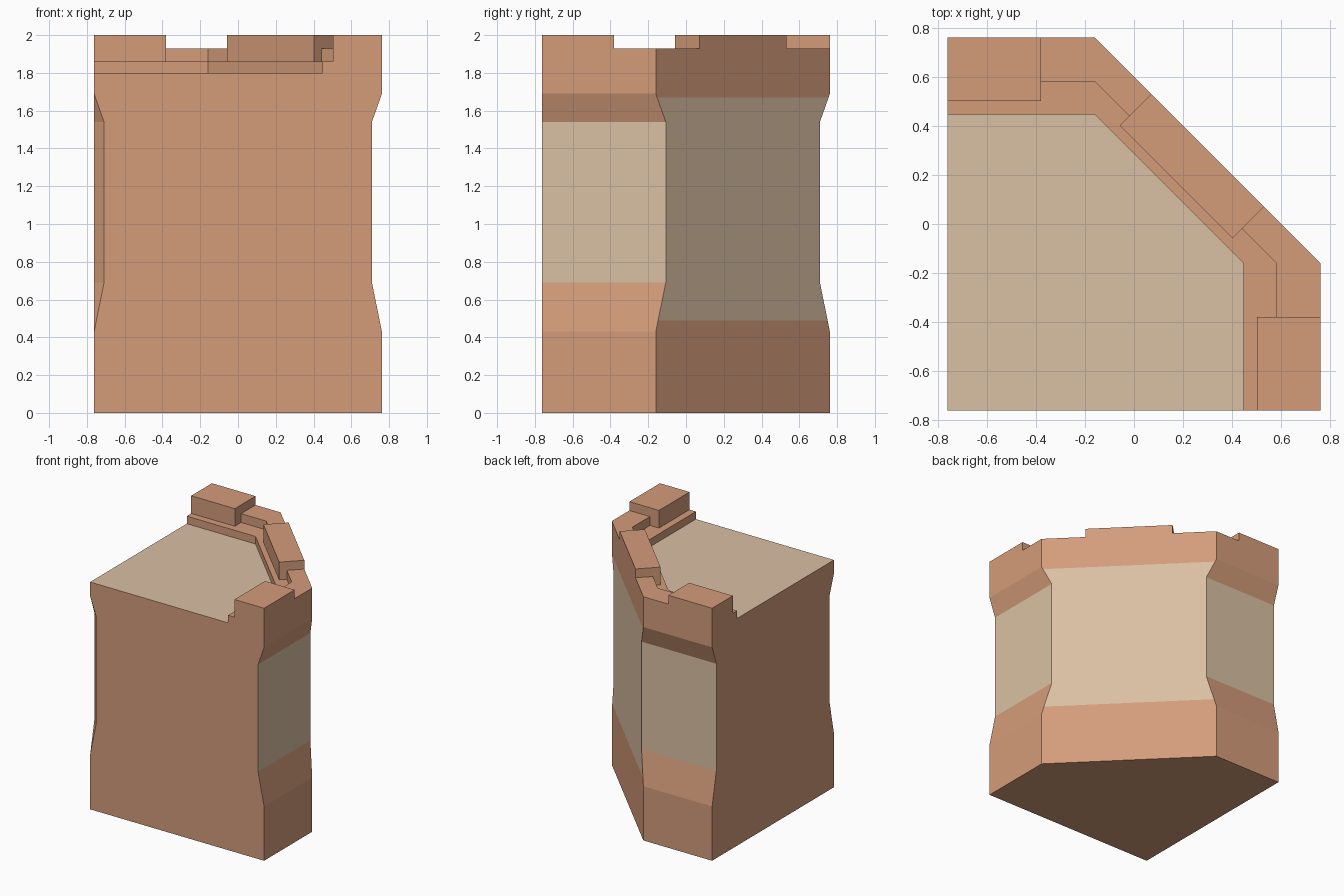
import bpy, bmesh
from mathutils import Vector

if "Cube" in bpy.data.objects:
    bpy.data.objects.remove(bpy.data.objects["Cube"])

H = 0.762          # half width of the footprint
C = 0.16           # where the diagonal side starts
FLOOR, STEP, LOW, TOP = 1.80, 1.86, 1.93, 2.0


def material(name, rgb):
    m = bpy.data.materials.new(name)
    m.diffuse_color = (*rgb, 1)
    m.use_nodes = True
    m.node_tree.nodes["Principled BSDF"].inputs["Base Color"].default_value = m.diffuse_color
    return m


MATS = [material("terracotta", (0.658, 0.333, 0.195)),
        material("pale_sand", (0.701, 0.527, 0.366))]


def build(name, faces):
    """faces: (points, outward hint, material index)"""
    bm = bmesh.new()
    for pts, hint, mat in faces:
        clean = []
        for p in map(Vector, pts):
            if all((p - q).length > 1e-4 for q in clean):
                clean.append(p)
        if len(clean) < 3:
            continue
        f = bm.faces.new([bm.verts.new(p) for p in clean])
        f.normal_update()
        if f.normal.dot(Vector(hint)) < 0:
            f.normal_flip()
        f.material_index = mat
    bmesh.ops.remove_doubles(bm, verts=bm.verts, dist=1e-4)
    me = bpy.data.meshes.new(name)
    bm.to_mesh(me)
    bm.free()
    for m in MATS:
        me.materials.append(m)
    ob = bpy.data.objects.new(name, me)
    bpy.context.collection.objects.link(ob)


# Tower body: stacked rings, with the outer walls recessed by d
def ring(z, d):
    a = H - d
    return [Vector(p) for p in (
        (-H + d, -H, z), (a, -H, z), (a, -C + d, z),
        (-C + d, a, z), (-H, a, z), (-H, -H + d, z))]


R = 0.053
levels = [(0, 0), (0.43, 0), (0.49, R * 0.06 / 0.26), (0.69, R), (1.54, R),
          (1.67, R * 0.02 / 0.15), (1.69, 0), (FLOOR, 0)]
# painted height range for each wall index (1 right, 2 diagonal, 3 back)
painted = {1: (0.69, 1.54), 2: (0.49, 1.67), 3: (0.69, 1.54)}
faces = [(ring(0, 0), (0, 0, -1), 0)]
for (z0, d0), (z1, d1) in zip(levels, levels[1:]):
    lo, hi = ring(z0, d0), ring(z1, d1)
    for i in range(6):
        j = (i + 1) % 6
        q = [lo[i], lo[j], hi[j], hi[i]]
        mid = sum(q, Vector()) / 4
        a, b = painted.get(i, (9, 9))
        faces.append((q, (mid.x, mid.y, 0), int(a < mid.z < b)))
build("tower_body", faces)

# Parapet: stations along the wall, w = depth inward from the outer face
W_STEP, W_MER, W_CREN = 0.315, 0.259, 0.18


def at(i, w, z):
    if i > 3:                                   # mirrored across the diagonal
        p = at(7 - i, w, z)
        return Vector((p.y, p.x, z))
    if i == 3:
        s = H - C - w
        return Vector(((s - 0.46) / 2, (s + 0.46) / 2, z))
    return Vector(((-H, -0.38, -C)[i], H - w, z))


faces = []
for i, merlon in enumerate((1, 0, 0, 1, 0, 0, 1)):
    w, h = (W_MER, TOP) if merlon else (W_CREN, LOW)
    out = Vector((0, 1, 0)) if i < 2 else Vector((1, 1, 0)) if i < 5 else Vector((1, 0, 0))
    up = Vector((0, 0, 1))
    prof = [(W_STEP, FLOOR), (W_STEP, STEP), (w, STEP), (w, h), (0, h), (0, FLOOR)]
    for k, hint in enumerate((-out, up, -out, up, out)):
        p, q = prof[k], prof[k + 1]
        faces.append(([at(i, *p), at(i + 1, *p), at(i + 1, *q), at(i, *q)], hint, 0))
    if merlon:
        along = at(i + 1, 0, 0) - at(i, 0, 0)
        side = [(W_MER, STEP), (W_CREN, STEP), (W_CREN, LOW), (0, LOW), (0, TOP), (W_MER, TOP)]
        for s, hint in ((i, -along), (i + 1, along)):
            # outer ends close the full profile, inner ends only the raised part
            outline = prof if s in (0, 7) else side
            faces.append(([at(s, *p) for p in outline], hint, 0))
build("parapet", faces)

# Roof floor inside the parapet
floor = [Vector((-H, -H, FLOOR))] + [at(i, W_STEP, FLOOR) for i in (7, 5, 2, 0)]
build("roof_floor", [(floor, (0, 0, 1), 1)])
